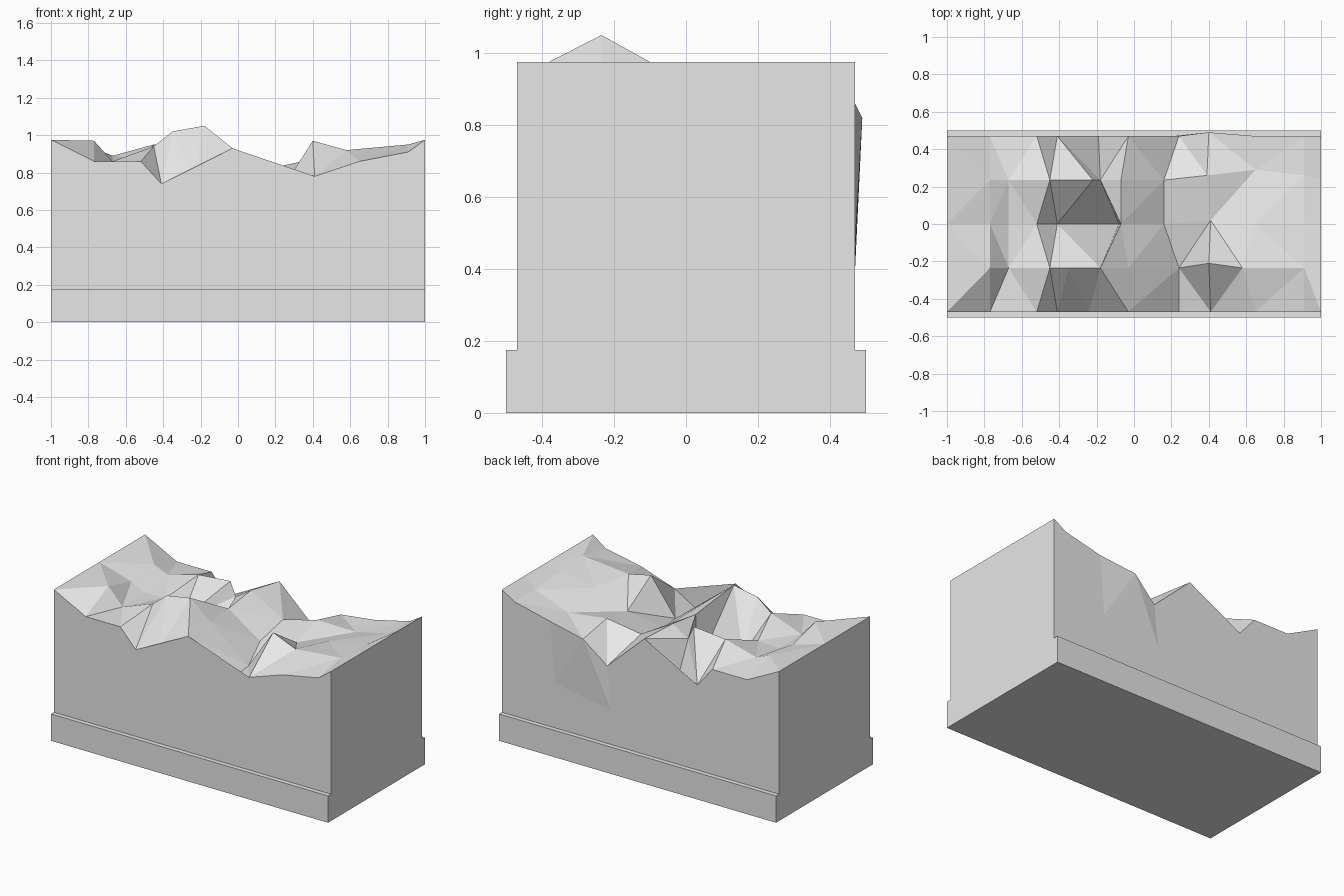
import bpy
import bmesh
from mathutils import Vector

if "Cube" in bpy.data.objects:
    bpy.data.objects.remove(bpy.data.objects["Cube"], do_unlink=True)

HALF_DEPTH = 0.47
RIM = 0.975
PLINTH_TOP = 0.175


def make_material(name, colour):
    mat = bpy.data.materials.new(name)
    mat.use_nodes = True
    mat.diffuse_color = colour
    mat.node_tree.nodes["Principled BSDF"].inputs["Base Color"].default_value = colour
    return mat


def make_object(name, bm, mat):
    bmesh.ops.recalc_face_normals(bm, faces=bm.faces)
    mesh = bpy.data.meshes.new(name)
    bm.to_mesh(mesh)
    bm.free()
    mesh.materials.append(mat)
    obj = bpy.data.objects.new(name, mesh)
    bpy.context.scene.collection.objects.link(obj)
    return obj


stone = make_material("stone_grey", (0.8, 0.8, 0.8, 1.0))

# Plinth: a plain slab slightly deeper than the block
bm = bmesh.new()
bmesh.ops.create_cube(bm, size=1)
bmesh.ops.scale(bm, vec=(2, 1, PLINTH_TOP), verts=bm.verts)
bmesh.ops.translate(bm, vec=(0, 0, PLINTH_TOP / 2), verts=bm.verts)
make_object("plinth", bm, stone)

# Terrain profiles from front to back: (x, height) in hundredths
profiles = {
    "front_edge": [(-77, 86), (-67, 86), (-52, 86), (-41, 74), (-24, 80),
                   (-3, 93), (24, 68), (41, 78), (65, 86), (91, 91)],
    "front_ridge": [(-77, 97), (-67, 86), (-45, 94), (-35, 102), (-18, 105),
                    (-3, 93), (24, 72), (40, 97), (58, 92), (91, 95)],
    "middle_valley": [(-77, 91), (-67, 86), (-52, 87), (-41, 75), (-8, 57),
                      (-7, 92), (16, 77), (41, 82), (65, 90), (91, 94)],
    "back_ridge": [(-77, 93), (-67, 89), (-45, 95), (-22, 97), (-18, 88),
                   (-7, 95), (16, 82), (39, 87), (65, 85), (91, 92)],
    "back_edge": [(-77, 86), (-67, 86), (-52, 86), (-41, 73), (-19, 44),
                  (-3, 93), (24, 68), (40, 82), (65, 86), (91, 92)],
}
# Points pushed off their row: (profile, index) -> shift in y
shifts = {("front_ridge", 8): 0.025, ("middle_valley", 8): 0.02,
          ("back_ridge", 8): 0.025, ("back_ridge", 9): 0.055,
          ("back_ridge", 10): 0.025, ("back_edge", 8): 0.02}

bm = bmesh.new()
rows = []
for r, (name, points) in enumerate(profiles.items()):
    y = HALF_DEPTH * (r / 2 - 1)
    coords = [(-1, RIM)] + [(x / 100, z / 100) for x, z in points] + [(1, RIM)]
    rows.append([bm.verts.new((x, y + shifts.get((name, i), 0), z))
                 for i, (x, z) in enumerate(coords)])

# Terrain surface
for near, far in zip(rows, rows[1:]):
    for i in range(len(near) - 1):
        bm.faces.new((near[i], near[i + 1], far[i + 1], far[i]))

# Block walls and underside
corner = {(sx, sy): bm.verts.new((sx, sy * HALF_DEPTH, PLINTH_TOP))
          for sx in (-1, 1) for sy in (-1, 1)}
front, back = rows[0], rows[-1]
bm.faces.new(front + [corner[1, -1], corner[-1, -1]])
for sx, i in ((-1, 0), (1, -1)):
    bm.faces.new([row[i] for row in rows] + [corner[sx, 1], corner[sx, -1]])
bm.faces.new([corner[k] for k in ((-1, -1), (1, -1), (1, 1), (-1, 1))])

# Back wall with a shallow bulge fanned around one pushed-out point
foot = [bm.verts.new((x, HALF_DEPTH, z))
        for x, z in ((0.21, 0.4), (0.42, 0.43), (0.62, 0.47))]
outline = [back[7]] + foot + [back[9]]
bm.faces.new(back[:7] + outline + back[10:] + [corner[1, 1], corner[-1, 1]])
for a, b in zip(outline, outline[1:]):
    bm.faces.new((back[8], a, b))

bmesh.ops.triangulate(bm, faces=bm.faces, ngon_method="EAR_CLIP")
make_object("terrain_block", bm, stone)
